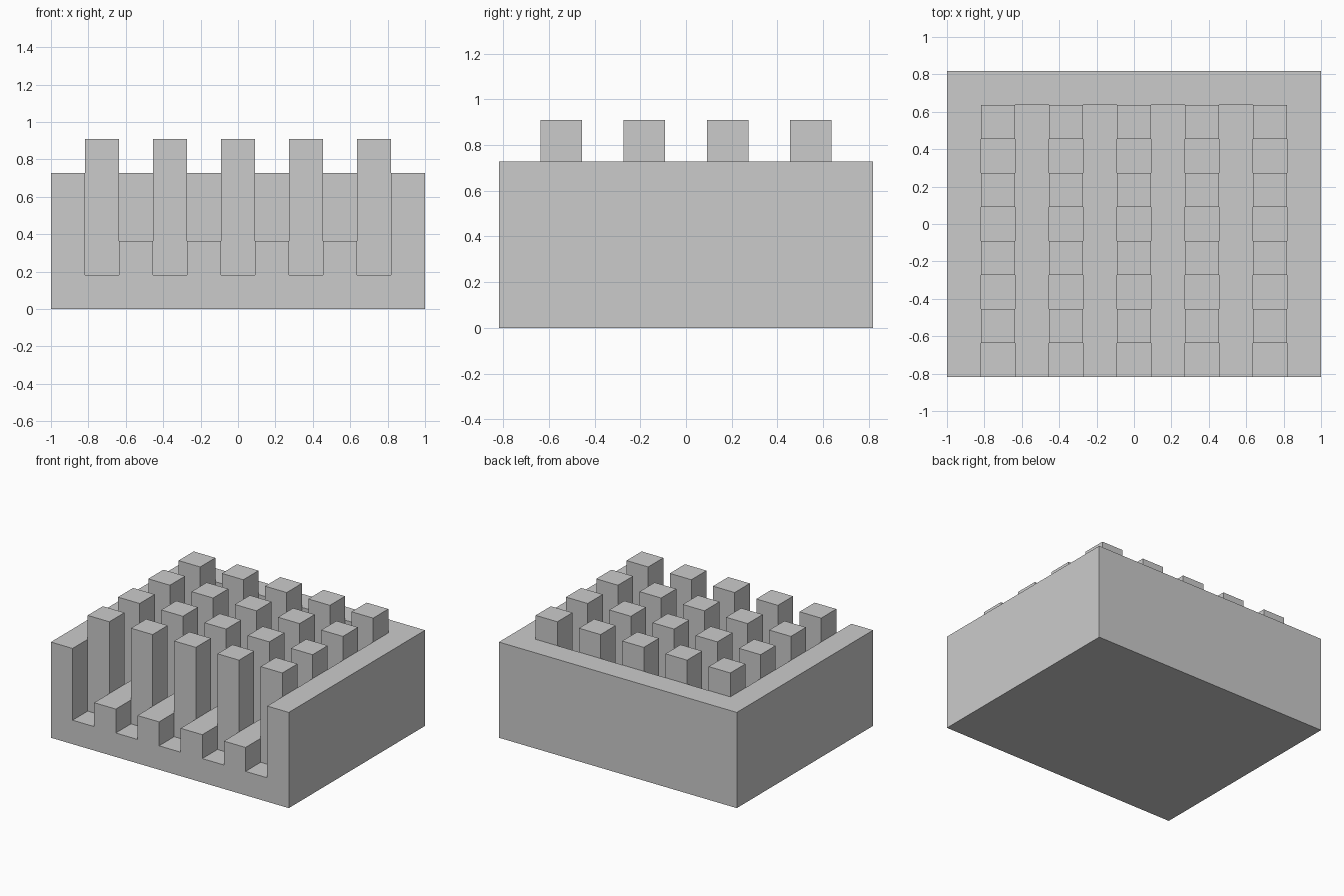
import bpy, bmesh

if "Cube" in bpy.data.objects:
    bpy.data.objects.remove(bpy.data.objects["Cube"])

U = 2 / 11  # grid unit: 11 wide, 9 deep, 5 high


def make_object(name, bm):
    bmesh.ops.recalc_face_normals(bm, faces=bm.faces[:])
    mesh = bpy.data.meshes.new(name)
    bm.to_mesh(mesh)
    bm.free()
    obj = bpy.data.objects.new(name, mesh)
    bpy.context.collection.objects.link(obj)
    return obj


def prism(name, profile, y0, y1):
    """Extrude an x-z profile (in grid units) from y0 to y1."""
    bm = bmesh.new()
    face = bm.faces.new([bm.verts.new((x * U, y0 * U, z * U)) for x, z in profile])
    new = bmesh.ops.extrude_face_region(bm, geom=[face])["geom"]
    verts = [v for v in new if isinstance(v, bmesh.types.BMVert)]
    bmesh.ops.translate(bm, verts=verts, vec=(0, (y1 - y0) * U, 0))
    return make_object(name, bm)


def box(name, x0, x1, y0, y1, z0, z1):
    return prism(name, [(x0, z0), (x1, z0), (x1, z1), (x0, z1)], y0, y1)


# Solid block
body = box("tray_body", -5.5, 5.5, -4.5, 4.5, 0, 4)

# Comb-shaped cutter: open-front recess with five deep channels between four ribs
comb = [(4.5, 5), (-4.5, 5)]
for i in range(5):
    x = -4.5 + 2 * i
    comb += [(x, 1), (x + 1, 1)]
    if i < 4:
        comb += [(x + 1, 2), (x + 2, 2)]
cutter = prism("recess_cutter", comb, -5.5, 3.5)
cutter.hide_render = True

cut = body.modifiers.new("recess", "BOOLEAN")
cut.operation = "DIFFERENCE"
cut.solver = "EXACT"
cut.object = cutter
bpy.context.view_layer.objects.active = body
bpy.ops.object.modifier_apply(modifier=cut.name)
bpy.data.objects.remove(cutter)

# Grid of square posts standing in the channels
for col in range(5):
    for row in range(4):
        x, y = -4.5 + 2 * col, -3.5 + 2 * row
        box(f"post_{col + 1}_{row + 1}", x, x + 1, y, y + 1, 1, 5)
